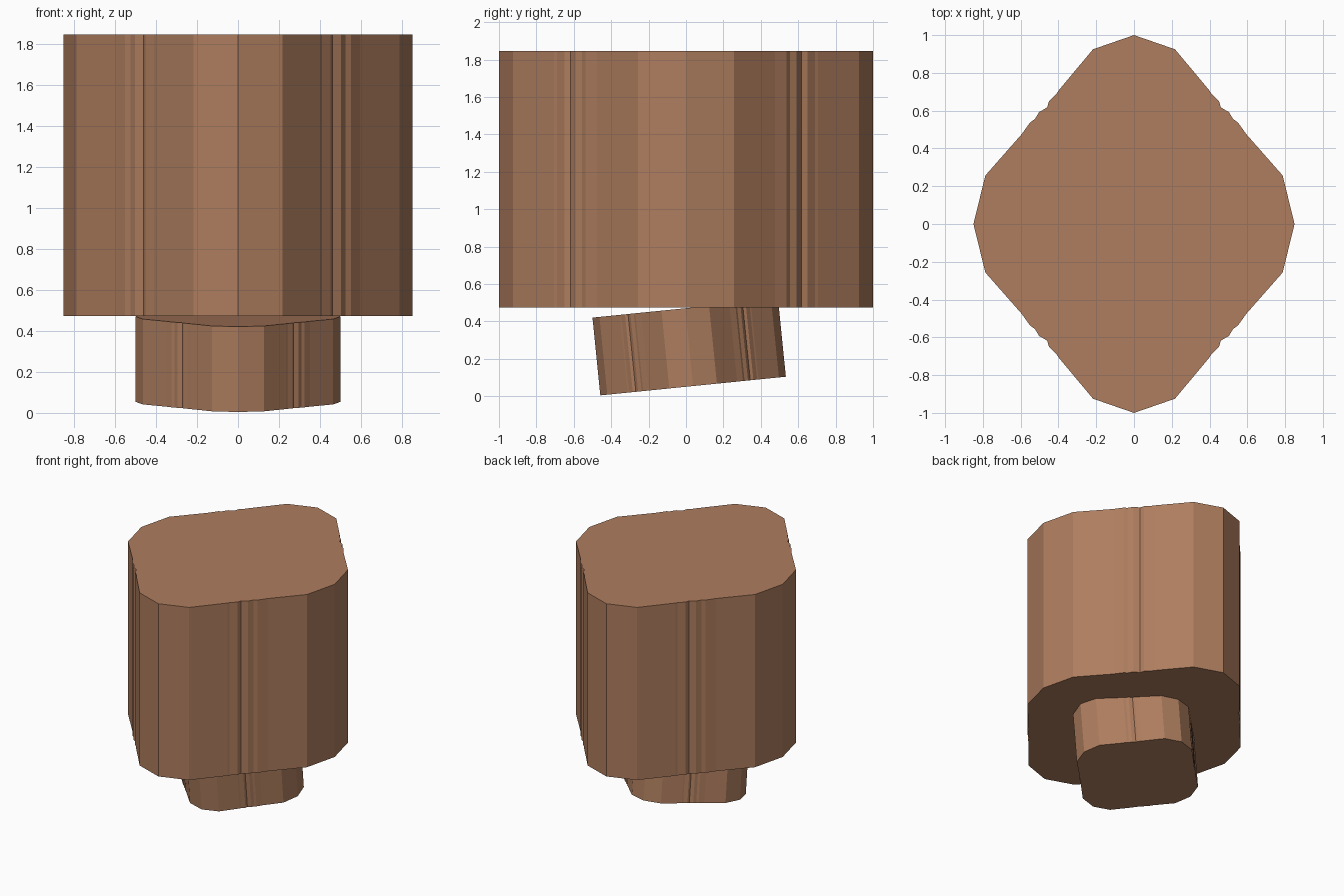
import bpy
import bmesh
import math
from mathutils import Matrix

if "Cube" in bpy.data.objects:
    bpy.data.objects.remove(bpy.data.objects["Cube"])

brown = bpy.data.materials.new("brown")
brown.diffuse_color = (0.42, 0.205, 0.112, 1)
brown.use_nodes = True
brown.node_tree.nodes["Principled BSDF"].inputs["Base Color"].default_value = brown.diffuse_color

# One quarter of the rounded diamond outline, with small ripples on the long side
QUARTER = [(0.85, 0), (0.787, 0.257), (0.595, 0.475), (0.55, 0.538),
           (0.525, 0.555), (0.503, 0.592), (0.46, 0.617), (0.45, 0.65),
           (0.41, 0.69), (0.40, 0.706), (0.217, 0.925), (0, 1)]


def outline():
    """Mirror the quarter into a closed counter-clockwise loop."""
    half = QUARTER + [(-x, y) for x, y in reversed(QUARTER[:-1])]
    return half + [(x, -y) for x, y in reversed(half[1:-1])]


def prism(name, sx, sy, z0, z1, matrix):
    """Extrude the scaled outline between two heights, then place it."""
    bm = bmesh.new()
    base = bm.faces.new([bm.verts.new((x * sx, y * sy, z0)) for x, y in outline()])
    top = bmesh.ops.extrude_face_region(bm, geom=[base], use_keep_orig=True)["geom"]
    verts = [g for g in top if isinstance(g, bmesh.types.BMVert)]
    bmesh.ops.translate(bm, verts=verts, vec=(0, 0, z1 - z0))
    bmesh.ops.recalc_face_normals(bm, faces=bm.faces)
    bm.transform(matrix)
    mesh = bpy.data.meshes.new(name)
    bm.to_mesh(mesh)
    bm.free()
    mesh.materials.append(brown)
    obj = bpy.data.objects.new(name, mesh)
    bpy.context.collection.objects.link(obj)
    return obj


# Large upright block
prism("upper_block", 1, 1, 0.473, 1.845, Matrix.Identity(4))

# Smaller plug below, tilted back about the x axis
tilt = Matrix.Translation((-0.0, -0.004, 0.47)) @ Matrix.Rotation(math.radians(5.75), 4, 'X')
prism("lower_plug", 0.588, 0.4985, -0.418, 0, tilt)
